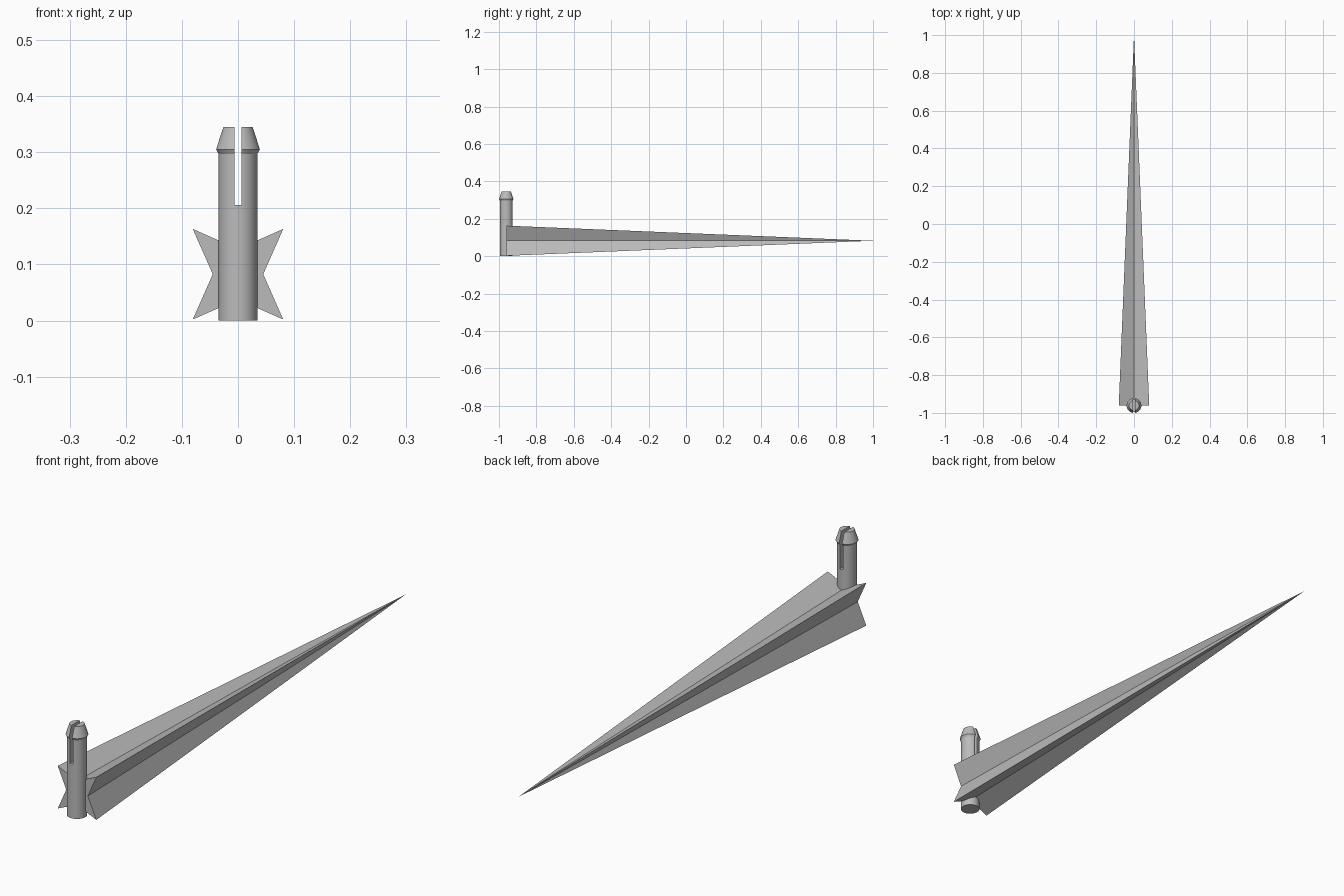
import bpy, bmesh, math
from mathutils import Vector

cube = bpy.data.objects.get("Cube")
if cube:
    bpy.data.objects.remove(cube, do_unlink=True)

grey = bpy.data.materials.new("plain grey")
grey.use_nodes = True
colour = (0.5, 0.5, 0.5, 1)
grey.diffuse_color = colour
grey.node_tree.nodes["Principled BSDF"].inputs["Base Color"].default_value = colour

MID_Z, BASE_Y = 0.0825, -0.961


def make_object(name, bm):
    bmesh.ops.recalc_face_normals(bm, faces=bm.faces[:])
    mesh = bpy.data.meshes.new(name)
    bm.to_mesh(mesh)
    bm.free()
    mesh.materials.append(grey)
    obj = bpy.data.objects.new(name, mesh)
    bpy.context.collection.objects.link(obj)
    return obj


# Spike: four-pointed star section tapering to a point
bm = bmesh.new()
star = []
for i in range(8):
    angle = i * math.pi / 4
    radius = 0.114 if i % 2 else 0.045
    star.append(bm.verts.new((radius * math.cos(angle), BASE_Y,
                              MID_Z + radius * math.sin(angle))))
tip = bm.verts.new((0, 1, MID_Z))
bm.faces.new(star)
for a, b in zip(star, star[1:] + star[:1]):
    bm.faces.new((a, b, tip))
make_object("star_spike", bm)

# Peg: turned profile with a barbed head
bm = bmesh.new()
SIDES = 48
rings = []
for radius, z in [(0.0345, 0), (0.0345, 0.297), (0.039, 0.305), (0.026, 0.345)]:
    rings.append([bm.verts.new((radius * math.cos(t * math.tau / SIDES),
                                BASE_Y + radius * math.sin(t * math.tau / SIDES), z))
                  for t in range(SIDES)])
for low, high in zip(rings, rings[1:]):
    for i in range(SIDES):
        j = (i + 1) % SIDES
        bm.faces.new((low[i], low[j], high[j], high[i]))
bm.faces.new(rings[0])
bm.faces.new(rings[-1])
peg = make_object("barbed_peg", bm)

# Slot cutter splitting the upper half of the peg
bm = bmesh.new()
bmesh.ops.create_cube(bm, size=1)
bmesh.ops.scale(bm, vec=(0.012, 0.2, 0.2), verts=bm.verts[:])
bmesh.ops.translate(bm, vec=Vector((0, BASE_Y, 0.306)), verts=bm.verts[:])
cutter = make_object("slot_cutter", bm)
cutter.hide_render = True

bpy.ops.object.select_all(action="DESELECT")
peg.select_set(True)
bpy.context.view_layer.objects.active = peg
cut = peg.modifiers.new("slot", "BOOLEAN")
cut.operation = "DIFFERENCE"
cut.solver = "EXACT"
cut.object = cutter
bpy.ops.object.modifier_apply(modifier=cut.name)
bpy.data.objects.remove(cutter, do_unlink=True)
bpy.ops.object.shade_smooth_by_angle(angle=math.radians(20))
